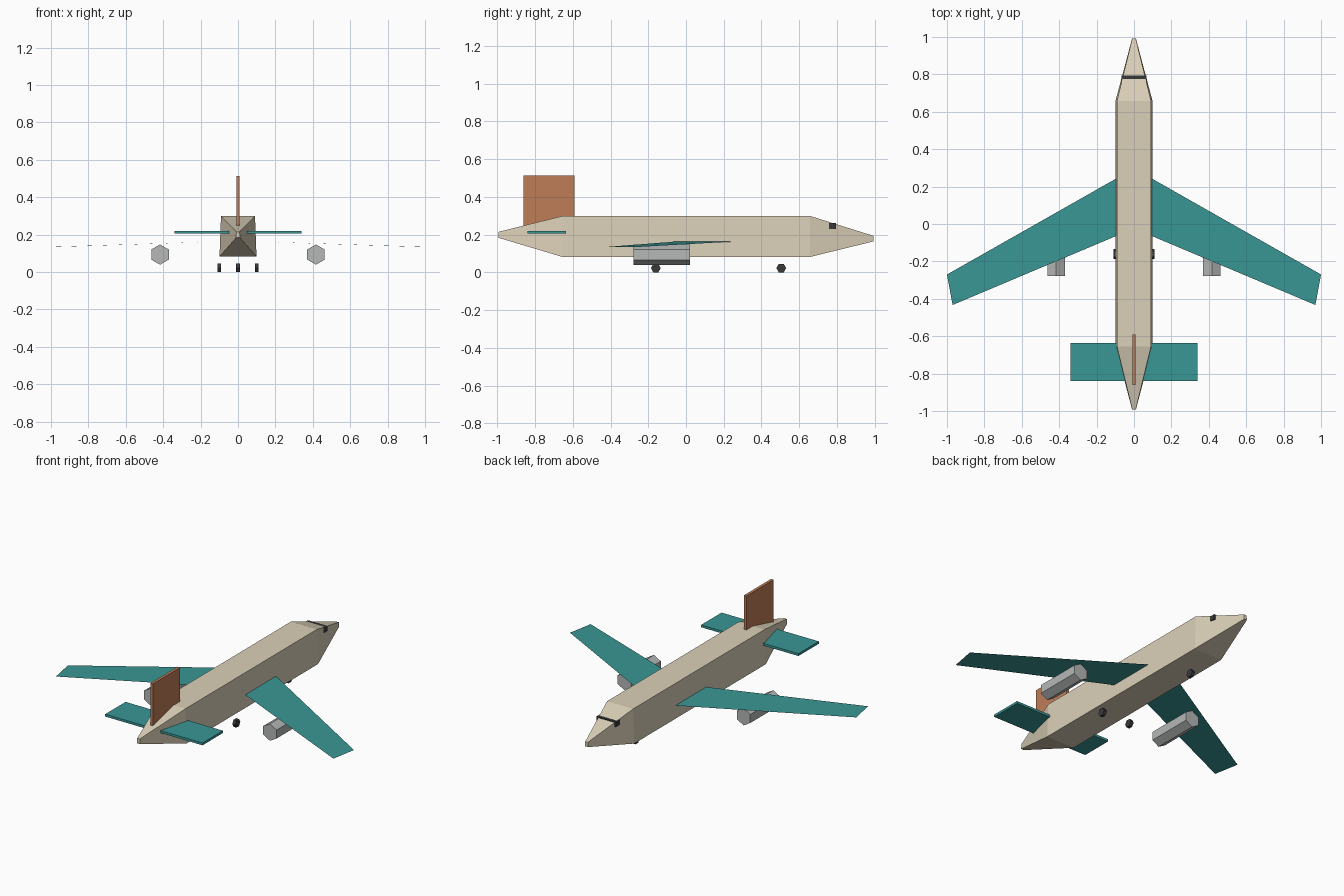
import bpy
import math

if "Cube" in bpy.data.objects:
    bpy.data.objects.remove(bpy.data.objects["Cube"])


def srgb_material(name, r, g, b):
    """Flat colour from 0-255 display values."""
    mat = bpy.data.materials.new(name)
    lin = [(c / 255 / 12.92) if c < 10 else ((c / 255 + 0.055) / 1.055) ** 2.4 for c in (r, g, b)]
    mat.diffuse_color = (*lin, 1)
    mat.use_nodes = True
    mat.node_tree.nodes["Principled BSDF"].inputs["Base Color"].default_value = mat.diffuse_color
    return mat


CREAM = srgb_material("cream", 219, 208, 184)
TEAL = srgb_material("teal", 57, 151, 149)
RUST = srgb_material("rust", 190, 125, 87)
GREY = srgb_material("engine grey", 181, 184, 183)
DARK = srgb_material("charcoal", 55, 57, 59)


def mesh_object(name, verts, faces, mat):
    mesh = bpy.data.meshes.new(name)
    mesh.from_pydata(verts, [], faces)
    mesh.update()
    mesh.materials.append(mat)
    obj = bpy.data.objects.new(name, mesh)
    bpy.context.collection.objects.link(obj)
    return obj


def box(name, x, y, z, mat):
    """Box given (min, max) on each axis."""
    verts = [(a, b, c) for a in x for b in y for c in z]
    faces = [(0, 1, 3, 2), (4, 6, 7, 5), (0, 4, 5, 1), (2, 3, 7, 6), (0, 2, 6, 4), (1, 5, 7, 3)]
    return mesh_object(name, verts, faces, mat)


def hex_drum(name, loc, radius, depth, rot, mat):
    bpy.ops.mesh.primitive_cylinder_add(vertices=6, radius=radius, depth=depth, location=loc, rotation=rot)
    obj = bpy.context.object
    obj.name = name
    obj.data.materials.append(mat)
    return obj


# Fuselage: four-sided sections lofted from tail to nose
# (y, half width at bottom, half width at top, z bottom, z top)
sections = [
    (-0.993, 0.010, 0.009, 0.183, 0.215),
    (-0.655, 0.099, 0.091, 0.082, 0.299),
    (0.658, 0.099, 0.091, 0.082, 0.299),
    (0.993, 0.010, 0.009, 0.164, 0.194),
]
verts, faces = [], [(0, 1, 2, 3)]
for y, wb, wt, zb, zt in sections:
    verts += [(-wb, y, zb), (wb, y, zb), (wt, y, zt), (-wt, y, zt)]
for s in range(len(sections) - 1):
    for i in range(4):
        a, b = 4 * s + i, 4 * s + (i + 1) % 4
        faces.append((a, a + 4, b + 4, b))
last = 4 * (len(sections) - 1)
faces.append((last + 3, last + 2, last + 1, last))
mesh_object("fuselage", verts, faces, CREAM)

# Swept wings are thin sheets, engines hang below, main wheels under the body
for side, sx in (("right", 1), ("left", -1)):
    outline = [(0.09 * sx, -0.062, 0.163), (0.97 * sx, -0.433, 0.134),
               (1.0 * sx, -0.27, 0.134), (0.09 * sx, 0.246, 0.163)]
    mesh_object(side + "_wing", outline, [(0, 1, 2, 3) if sx > 0 else (3, 2, 1, 0)], TEAL)
    hex_drum(side + "_engine", (0.417 * sx, -0.128, 0.093), 0.054, 0.298, (math.pi / 2, 0, 0), GREY)
    hex_drum(side + "_main_wheel", (0.1 * sx, -0.16, 0.0225), 0.026, 0.02, (0, math.pi / 2, 0), DARK)

# Nose wheel
hex_drum("nose_wheel", (0, 0.505, 0.0225), 0.026, 0.02, (0, math.pi / 2, 0), DARK)

# Tail surfaces
box("tailplane", (-0.34, 0.34), (-0.84, -0.637), (0.205, 0.22), TEAL)
box("tail_fin", (-0.009, 0.009), (-0.862, -0.59), (0.243, 0.513), RUST)

# Cockpit window band across the nose
box("cockpit_window", (-0.068, 0.068), (0.757, 0.795), (0.23, 0.262), DARK)
